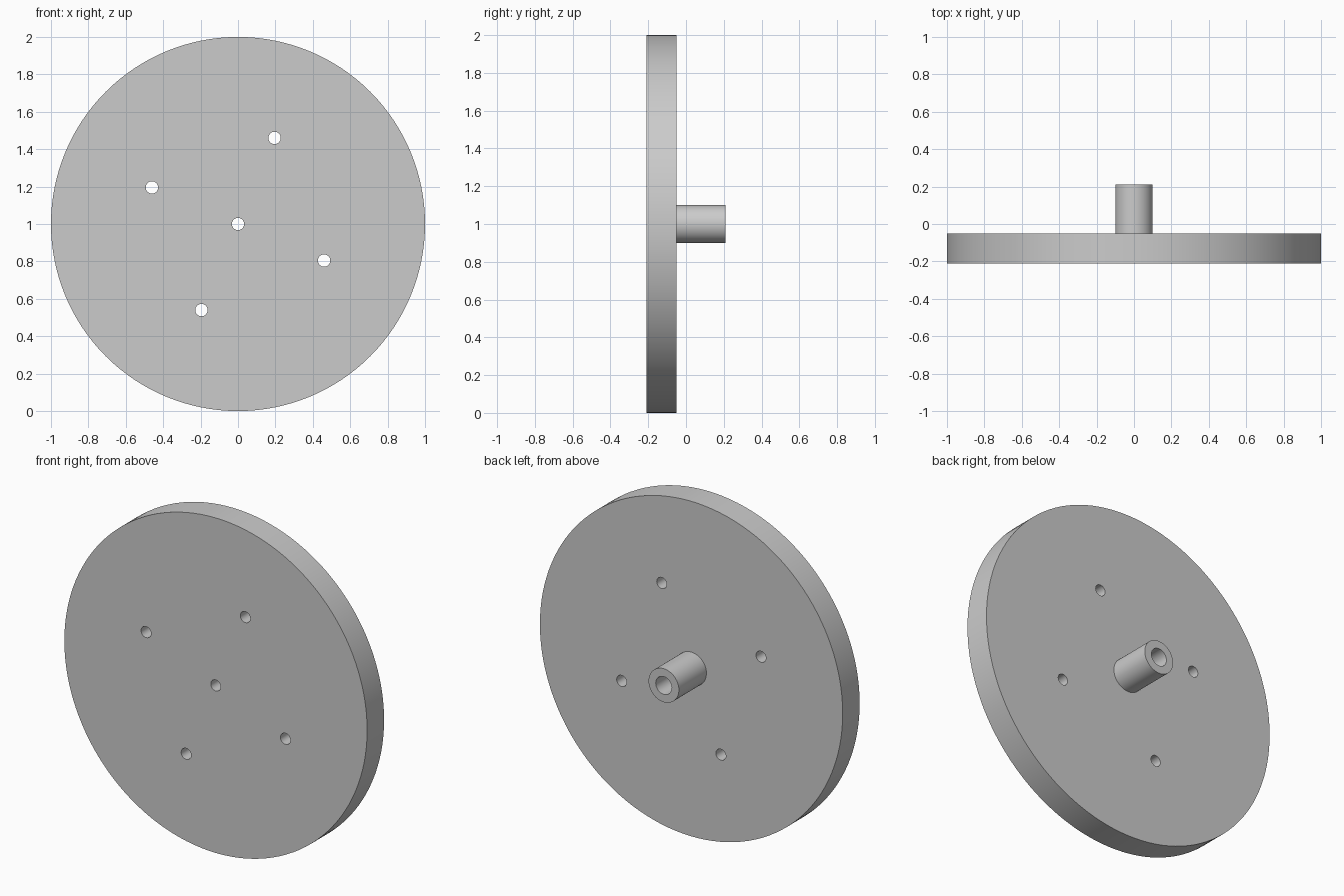
import bpy
from math import pi, cos, sin, radians
from mathutils import Matrix

cube = bpy.data.objects.get("Cube")
if cube:
    bpy.data.objects.remove(cube, do_unlink=True)

grey = bpy.data.materials.new("light grey")
grey.use_nodes = True
colour = (0.6, 0.6, 0.6, 1)
grey.diffuse_color = colour
grey.node_tree.nodes["Principled BSDF"].inputs["Base Color"].default_value = colour

FRONT, BACK, HUB_END = -0.21, -0.05, 0.21


def rod(name, radius, y0, y1, x=0, z=1, sides=48):
    """Cylinder running along y from y0 to y1."""
    bpy.ops.mesh.primitive_cylinder_add(vertices=sides, radius=radius, depth=y1 - y0)
    ob = bpy.context.object
    ob.name = name
    ob.data.transform(Matrix.Translation((x, (y0 + y1) / 2, z)) @ Matrix.Rotation(pi / 2, 4, 'X'))
    ob.data.materials.append(grey)
    return ob


def combine(target, tool, operation):
    mod = target.modifiers.new(tool.name, 'BOOLEAN')
    mod.operation = operation
    mod.solver = 'EXACT'
    mod.object = tool
    bpy.context.view_layer.objects.active = target
    bpy.ops.object.modifier_apply(modifier=mod.name)
    bpy.data.objects.remove(tool, do_unlink=True)


# Disc with a rear hub
wheel = rod("wheel_disc", 1, FRONT, BACK, sides=128)
combine(wheel, rod("hub", 0.1, BACK - 0.05, HUB_END), 'UNION')

# Central through hole, widened inside the hub
combine(wheel, rod("axle_hole", 0.033, -0.5, 0.5, sides=32), 'DIFFERENCE')
combine(wheel, rod("hub_bore", 0.053, BACK, 0.5, sides=32), 'DIFFERENCE')

# Four bolt holes on a ring
for i in range(4):
    a = radians(67 + 90 * i)
    bolt = rod("bolt_hole", 0.033, -0.5, 0.5, 0.5 * cos(a), 1 + 0.5 * sin(a), 32)
    combine(wheel, bolt, 'DIFFERENCE')

bpy.ops.object.select_all(action='DESELECT')
wheel.select_set(True)
bpy.context.view_layer.objects.active = wheel
bpy.ops.object.shade_smooth_by_angle(angle=radians(30))
